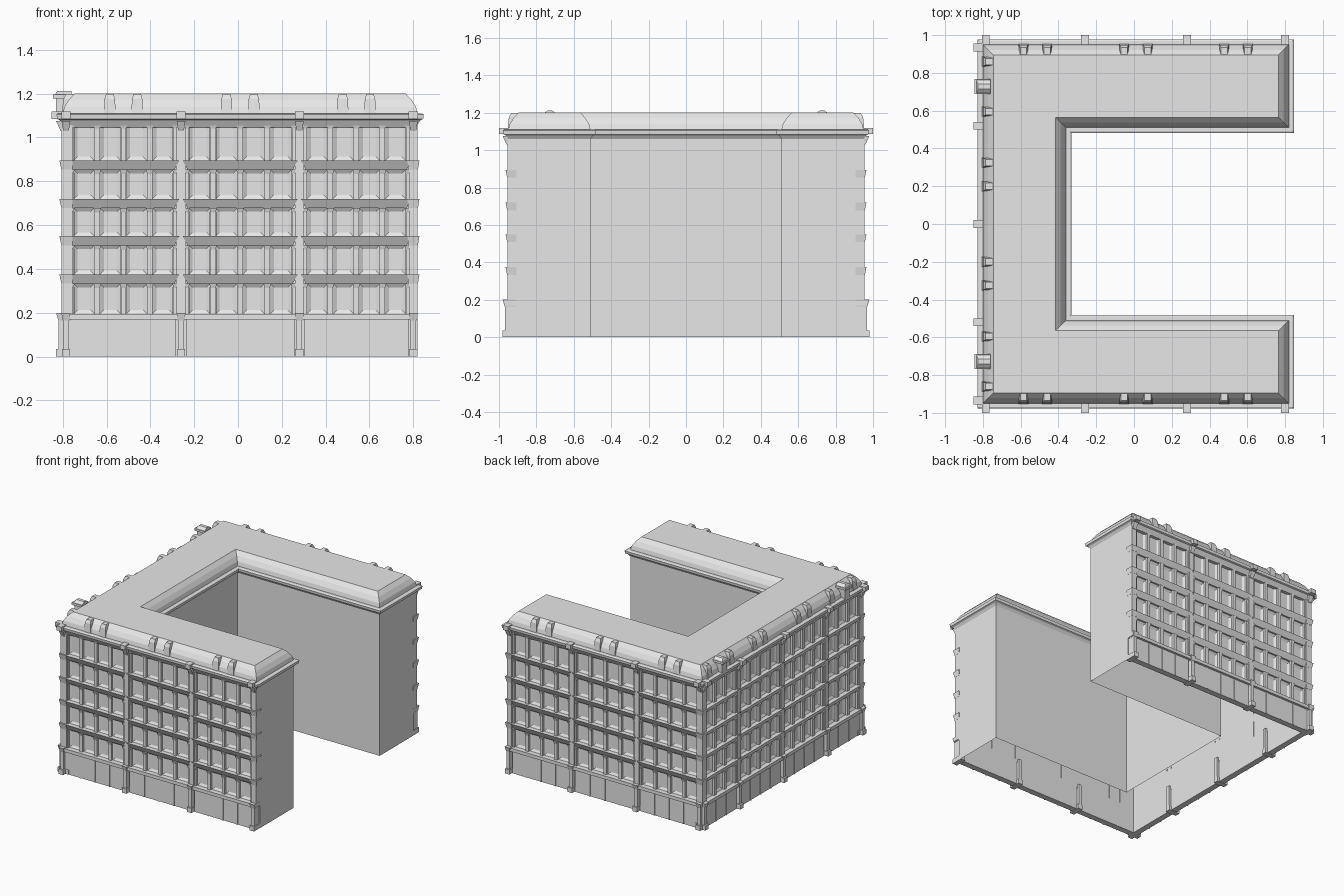
import bpy, bmesh
from mathutils import Vector

cube = bpy.data.objects.get("Cube")
if cube:
    bpy.data.objects.remove(cube)

stone = bpy.data.materials.new("grey_stone")
stone.use_nodes = True
GREY = (0.8, 0.8, 0.8, 1)
stone.diffuse_color = GREY
stone.node_tree.nodes["Principled BSDF"].inputs["Base Color"].default_value = GREY

parts = {}


def part(name):
    return parts.setdefault(name, bmesh.new())


def outline(o, inset=0.0):
    """U-shaped plan grown outward by o; street sides pulled in by inset."""
    w, s, e = -0.80 - o + inset, 0.95 + o - inset, 0.82 + o
    cx, cy = -0.36 + o, 0.51 - o
    return [(w, -s), (e, -s), (e, -cy), (cx, -cy), (cx, cy), (e, cy), (e, s), (w, s)]


def loft(name, rings, inset=0.0, cap=False):
    bm = part(name)
    loops = [[bm.verts.new((x, y, z)) for x, y in outline(o, inset)] for o, z in rings]
    for a, b in zip(loops, loops[1:]):
        for i in range(len(a)):
            j = (i + 1) % len(a)
            bm.faces.new((a[i], a[j], b[j], b[i]))
    if cap:
        bm.faces.new(loops[-1])


def block(name, side, u, w, d, z, back=-0.005, inset=None):
    """Tapered block on a facade; w, d, z are (bottom, top) pairs."""
    bm = part(name)
    v = []
    for k in (0, 1):
        h = w[k] / 2
        for uu, dd in ((u - h, back), (u + h, back), (u + h, d[k]), (u - h, d[k])):
            v.append(bm.verts.new(side(uu, dd, z[k])))
    idx = ((0, 1, 2, 3), (4, 5, 6, 7), (0, 1, 5, 4), (1, 2, 6, 5), (2, 3, 7, 6), (3, 0, 4, 7))
    faces = [bm.faces.new([v[i] for i in q]) for q in idx]
    bmesh.ops.recalc_face_normals(bm, faces=faces)
    if inset:
        bmesh.ops.inset_individual(bm, faces=[faces[4]], thickness=inset, depth=-0.01)


def box(name, side, u, w, d, z0, z1, **kw):
    block(name, side, u, (w, w), (d, d), (z0, z1), **kw)


# Facade frames: position along the wall, distance out from it, height
def front(u, d, z):
    return Vector((u, -0.91 - d, z))


def rear(u, d, z):
    return Vector((u, 0.91 + d, z))


def street(u, d, z):
    return Vector((-0.76 - d, u, z))


FLOORS = [0.195, 0.375, 0.55, 0.72, 0.895, 1.06]
GROUND = 0.195


def dormer(side, u):
    block("dormers", side, u, (0.055, 0.047), (0.045, 0.037), (1.1, 1.175), back=-0.025)
    block("dormers", side, u, (0.047, 0.034), (0.037, 0.025), (1.175, 1.198), back=-0.025)


def bay(side, u0, u1, count):
    mid, width = (u0 + u1) / 2, u1 - u0 - 0.045
    step = width / count
    # Shop floor with thin dividers and a ledge
    box("shop_panels", side, mid, width, 0.04, 0, GROUND - 0.02)
    for i in range(1, count):
        box("shop_dividers", side, mid - width / 2 + i * step, 0.01, 0.045, 0, GROUND - 0.02)
    for i, (low, high) in enumerate(zip(FLOORS, FLOORS[1:])):
        top = high if i == 4 else high - 0.042
        # Flared spandrel under each floor line
        if i < 4:
            block("spandrels", side, mid, (width - 0.015, width + 0.03), (0.032, 0.055), (top, high))
        for k in range(count):
            u = mid + (k - (count - 1) / 2) * step
            box("windows", side, u, step - 0.026, 0.02, low, top, inset=0.024)
        # Mullions with small capitals
        for k in range(count + 1):
            u = mid + (k - count / 2) * step
            box("mullions", side, u, 0.024, 0.036, low, top)
            block("mullions", side, u, (0.024, 0.034), (0.036, 0.042), (top - 0.02, top))


def facade(side, piers, counts, start, end):
    for u0, u1, n in zip(piers, piers[1:], counts):
        bay(side, u0, u1, n)
    centre, length = (start + end) / 2, end - start
    box("shop_ledge", side, centre, length, 0.058, GROUND - 0.025, GROUND)
    block("frieze", side, centre, (length, length), (0.035, 0.055), (1.045, 1.08))
    for u in piers:
        box("piers", side, u, 0.04, 0.045, GROUND, 1.05)
        box("shop_piers", side, u, 0.026, 0.058, 0, GROUND, back=-0.02)
        box("shop_piers", side, u, 0.038, 0.07, 0, 0.035, back=-0.02)
        block("shop_piers", side, u, (0.03, 0.042), (0.06, 0.07), (0.165, 0.2))
        block("cornice_brackets", side, u, (0.026, 0.04), (0.05, 0.07), (1.03, 1.075))
        box("cornice_brackets", side, u, 0.042, 0.09, 1.085, 1.118, back=0.04)
    # Flared bands wrapping the end piers
    for u in (piers[0], piers[-1]):
        for z in FLOORS[1:5]:
            block("spandrels", side, u, (0.042, 0.056), (0.046, 0.055), (z - 0.042, z))


# U-shaped walls, then cornice and curved roof
loft("walls", [(0, 0), (0, 1.06)], inset=0.04)
loft("cornice", [(-0.045, 1.055), (0, 1.06), (0.012, 1.078), (0.025, 1.084),
                 (0.028, 1.105), (0.02, 1.11), (-0.005, 1.11)])
loft("roof", [(0, 1.108), (-0.008, 1.14), (-0.028, 1.172), (-0.055, 1.2)], cap=True)

# Long side facades with paired dormers
SIDE_PIERS = [-0.785, -0.26, 0.28, 0.80]
for side in (front, rear):
    facade(side, SIDE_PIERS, [4, 4, 4], -0.80, 0.82)
    for a, b in zip(SIDE_PIERS, SIDE_PIERS[1:]):
        for off in (-0.0625, 0.0625):
            dormer(side, (a + b) / 2 + off)

# Main street facade with ornate gable dormers in the end bays
facade(street, [-0.935, -0.52, 0, 0.52, 0.935], [3, 4, 4, 3], -0.95, 0.95)
for s in (-1, 1):
    for u in (0.2, 0.325, 0.595, 0.86):
        dormer(street, s * u)
    g = s * 0.728
    box("gable_dormers", street, g, 0.055, 0.07, 1.1, 1.178, back=0)
    box("gable_dormers", street, g, 0.08, 0.085, 1.178, 1.195, back=0)
    block("gable_dormers", street, g, (0.07, 0.025), (0.075, 0.065), (1.195, 1.212), back=0)

for name, bm in parts.items():
    bmesh.ops.recalc_face_normals(bm, faces=bm.faces)
    mesh = bpy.data.meshes.new(name)
    bm.to_mesh(mesh)
    bm.free()
    mesh.materials.append(stone)
    obj = bpy.data.objects.new(name, mesh)
    bpy.context.collection.objects.link(obj)
